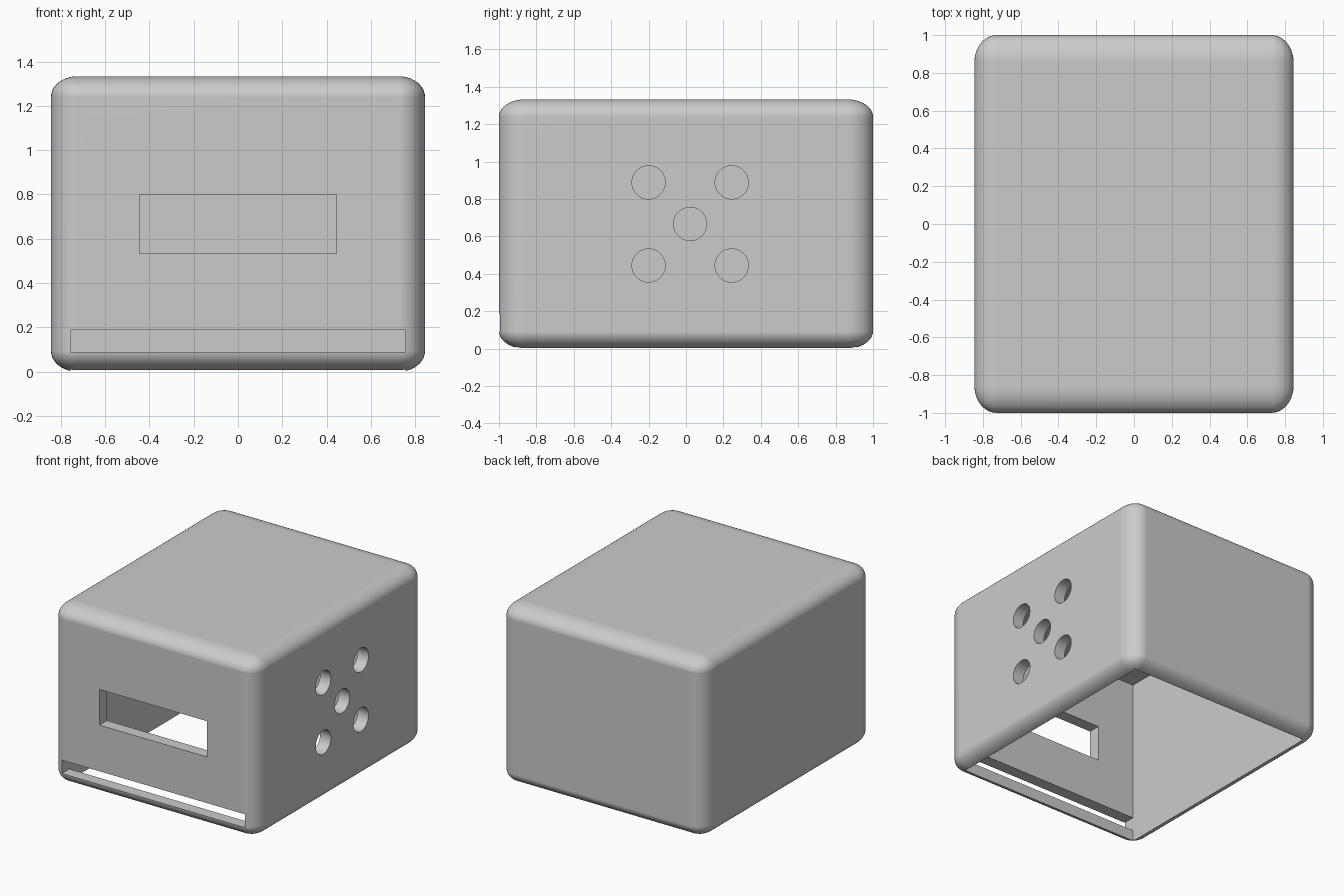
import bpy
import math

if "Cube" in bpy.data.objects:
    bpy.data.objects.remove(bpy.data.objects["Cube"], do_unlink=True)

MM = 2 / 45                      # one design millimetre in scene units
W, D, H, WALL = 38 * MM, 45 * MM, 30 * MM, 2 * MM

grey = bpy.data.materials.new("plain grey")
grey.use_nodes = True
colour = (0.6, 0.6, 0.6, 1)
grey.diffuse_color = colour
grey.node_tree.nodes["Principled BSDF"].inputs["Base Color"].default_value = colour


def box(name, size, centre):
    bpy.ops.mesh.primitive_cube_add(size=2, location=centre)
    ob = bpy.context.object
    ob.name = name
    ob.scale = [s / 2 for s in size]
    return ob


def apply_modifier(ob, mod):
    bpy.context.view_layer.objects.active = ob
    bpy.ops.object.modifier_apply(modifier=mod.name)


def cut(ob, cutter):
    mod = ob.modifiers.new("cut", 'BOOLEAN')
    mod.operation = 'DIFFERENCE'
    mod.solver = 'EXACT'
    mod.object = cutter
    apply_modifier(ob, mod)
    bpy.data.objects.remove(cutter, do_unlink=True)


# Rounded outer shell: bevelled as a cube, then stretched to size
shell = box("enclosure_shell", (2, 2, 2), (0, 0, H / 2))
bevel = shell.modifiers.new("rounding", 'BEVEL')
bevel.width = 0.14
bevel.segments = 10
apply_modifier(shell, bevel)
shell.scale = (W / 2, D / 2, H / 2)
bpy.ops.object.transform_apply(location=True, rotation=True, scale=True)
shell.data.materials.clear()
shell.data.materials.append(grey)

# Cavity, open at the bottom
cut(shell, box("cavity", (W - 2 * WALL, D - 2 * WALL, H), (0, 0, H / 2 - WALL)))

# Front window and the long slot under it
cut(shell, box("window", (20 * MM, 4 * WALL, 6 * MM), (0, -D / 2, H / 2)))
cut(shell, box("slot", (W - 2 * WALL, 3 * WALL, 2.25 * MM),
               (0, -D / 2, WALL + 1.125 * MM)))

# Five round holes in the +x wall, laid out like a dice face
for dy, dz in [(0, 0), (-5, -5), (5, -5), (-5, 5), (5, 5)]:
    bpy.ops.mesh.primitive_cylinder_add(
        vertices=48, radius=2 * MM, depth=4 * WALL,
        location=(W / 2, (0.5 + dy) * MM, H / 2 + dz * MM),
        rotation=(0, math.pi / 2, 0))
    cut(shell, bpy.context.object)

# Smooth rounding with crisp cut edges and flat walls
bpy.ops.object.select_all(action='DESELECT')
shell.select_set(True)
bpy.context.view_layer.objects.active = shell
bpy.ops.object.shade_smooth_by_angle(angle=math.radians(30))
weighted = shell.modifiers.new("flat walls", 'WEIGHTED_NORMAL')
weighted.keep_sharp = True
